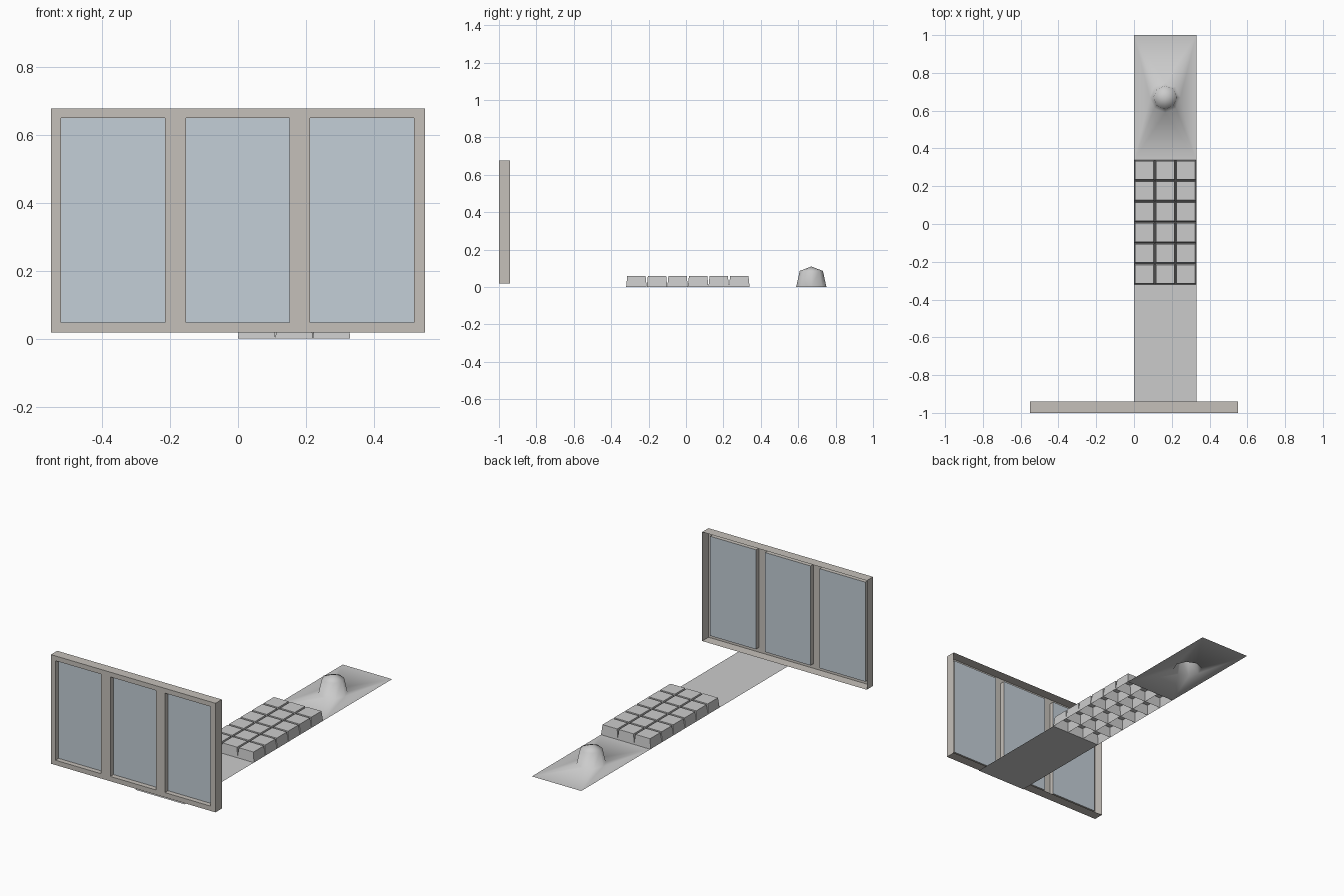
import bpy, bmesh, math

if "Cube" in bpy.data.objects:
    bpy.data.objects.remove(bpy.data.objects["Cube"])

def finish(name, bm, color=None, smooth=False):
    bmesh.ops.remove_doubles(bm, verts=bm.verts, dist=1e-5)
    bmesh.ops.recalc_face_normals(bm, faces=bm.faces)
    me = bpy.data.meshes.new(name)
    bm.to_mesh(me)
    bm.free()
    for p in me.polygons:
        p.use_smooth = smooth
    ob = bpy.data.objects.new(name, me)
    bpy.context.collection.objects.link(ob)
    if color:
        mat = bpy.data.materials.new(name)
        mat.diffuse_color = (*color, 1)
        mat.use_nodes = True
        mat.node_tree.nodes["Principled BSDF"].inputs["Base Color"].default_value = mat.diffuse_color
        me.materials.append(mat)
    return ob

def face(bm, *pts):
    return bm.faces.new([bm.verts.new(p) for p in pts])

def rim(bm, x0, x1, z0, z1, ya, yb):
    """Four walls running from ya back to yb around a rectangle."""
    c = [(x0, z0), (x1, z0), (x1, z1), (x0, z1)]
    for (a, b), (d, e) in zip(c, c[1:] + c[:1]):
        face(bm, (a, ya, b), (d, ya, e), (d, yb, e), (a, yb, b))

# Window frame: front flange with three openings, outer rim, open back
FRONT, PANE, BACK = -1.0, -0.97, -0.94
xs = [-0.55, -0.52, -0.214, -0.153, 0.151, 0.212, 0.518, 0.55]
zs = [0.018, 0.047, 0.648, 0.677]
frame, glass = bmesh.new(), bmesh.new()
for i in range(7):
    for j in range(3):
        x0, x1, z0, z1 = xs[i], xs[i + 1], zs[j], zs[j + 1]
        if i % 2 and j == 1:
            rim(frame, x0, x1, z0, z1, FRONT, PANE)
            face(glass, (x0, PANE, z0), (x1, PANE, z0), (x1, PANE, z1), (x0, PANE, z1))
        else:
            face(frame, (x0, FRONT, z0), (x1, FRONT, z0), (x1, FRONT, z1), (x0, FRONT, z1))
rim(frame, xs[0], xs[-1], zs[0], zs[-1], FRONT, BACK)
finish("window_frame", frame, (0.56, 0.53, 0.49))
finish("window_panes", glass, (0.55, 0.62, 0.68))

# Ground strip is three equal sections, each W x L
W, L = 0.33, 0.66
Y0 = 1 - 3 * L

# Flat ground section
bm = bmesh.new()
face(bm, (0, Y0, 0), (W, Y0, 0), (W, Y0 + L, 0), (0, Y0 + L, 0))
finish("flat_ground", bm)

# Paving section: tapered blocks, open underneath
bm = bmesh.new()
S, INSET, H = 0.11, 0.006, 0.06
for i in range(3):
    for j in range(6):
        x, y = i * S, Y0 + L + j * S
        low = [(x, y, 0), (x + S, y, 0), (x + S, y + S, 0), (x, y + S, 0)]
        a, b = INSET, S - INSET
        top = [(x + a, y + a, H), (x + b, y + a, H), (x + b, y + b, H), (x + a, y + b, H)]
        lv = [bm.verts.new(p) for p in low]
        tv = [bm.verts.new(p) for p in top]
        bm.faces.new(tv)
        for k in range(4):
            n = (k + 1) % 4
            bm.faces.new((lv[k], lv[n], tv[n], tv[k]))
finish("paving_blocks", bm)

# Mound section: smooth bump rising out of a flat rectangle
bm = bmesh.new()
N = 8
cx, cy = W / 2, 1 - L / 2
def ring(r, z):
    return [bm.verts.new((cx + r * math.cos(math.tau * k / N),
                          cy + r * math.sin(math.tau * k / N), z)) for k in range(N)]
base, shoulder = ring(0.081, 0), ring(0.062, 0.086)
apex = bm.verts.new((cx, cy, 0.11))
corners = [bm.verts.new(p) for p in ((W, 1, 0), (0, 1, 0), (0, 1 - L, 0), (W, 1 - L, 0))]
for k in range(N):
    n = (k + 1) % N
    bm.faces.new((base[k], base[n], shoulder[n], shoulder[k]))
    bm.faces.new((shoulder[k], shoulder[n], apex))
    bm.faces.new((corners[k * 4 // N], base[n], base[k]))
for q in range(4):
    n = (q + 1) % 4
    bm.faces.new((corners[q], corners[n], base[n * N // 4]))
finish("mound", bm, smooth=True)
